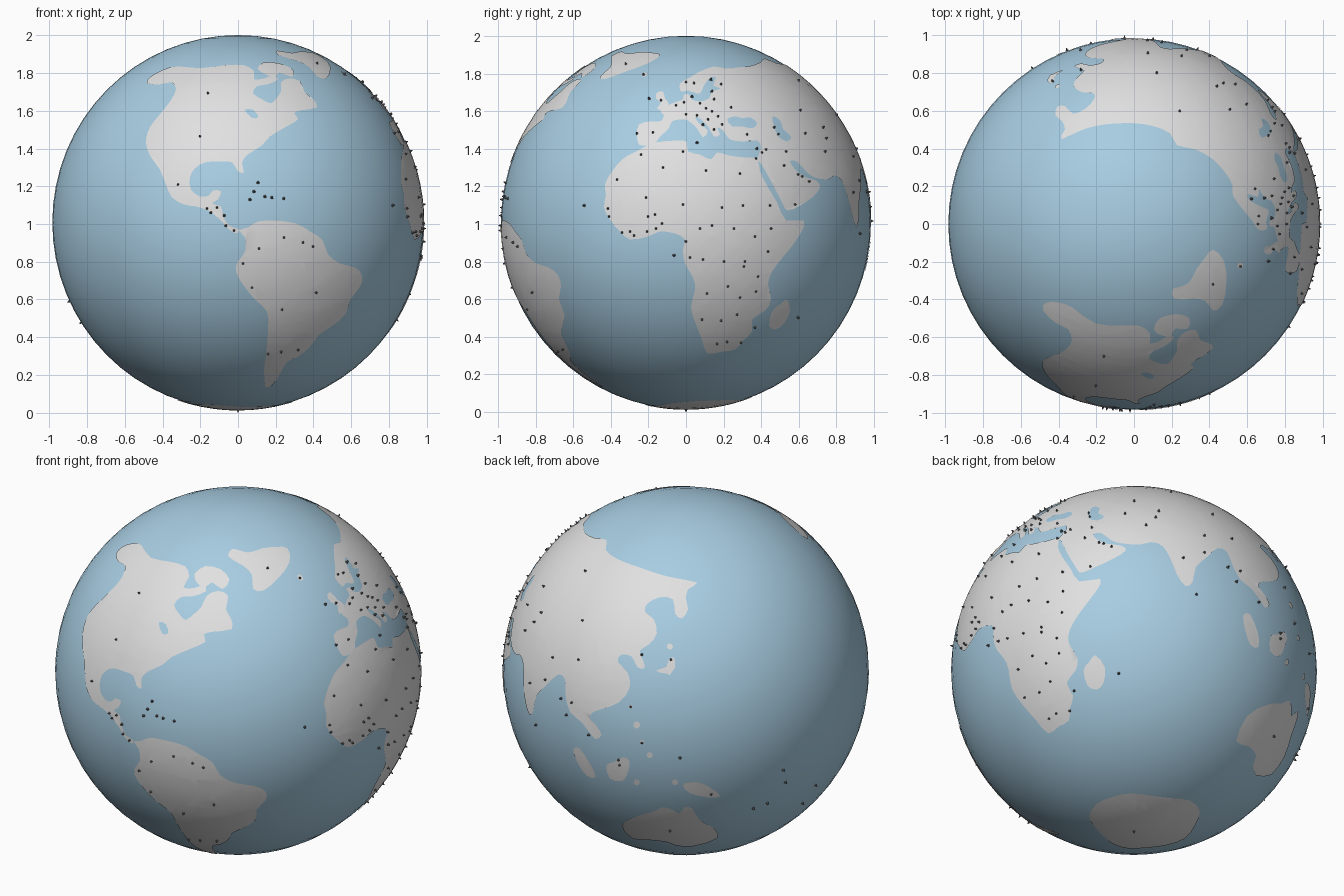
import bpy, bmesh, math
from mathutils import Vector, Matrix

A, C, ZC = 0.984, 0.993, 1.008      # globe radius, half height, centre height


def mat(name, rgb):
    m = bpy.data.materials.new(name)
    m.diffuse_color = (*rgb, 1)
    return m


OCEAN = mat("ocean_blue", (0.39, 0.61, 0.76))
LAND = mat("land_grey", (0.75, 0.75, 0.75))
PIN = mat("pin_dark_grey", (0.13, 0.13, 0.13))


def view(cx, cy, scale, az, el):
    """Sighting direction: turns an outline point into a point on the globe."""
    a, e = math.radians(az), math.radians(el)
    f = Vector((math.sin(a), -math.cos(a), 0))
    right = Vector((math.cos(a), math.sin(a), 0))
    d = f * math.cos(e) + Vector((0, 0, math.sin(e)))
    up = d.cross(right)
    sq = lambda v: Vector((v.x / A, v.y / A, v.z / C))

    def hit(pts):
        out = []
        for u, v in pts:
            o = sq(right * (u - cx) / scale + up * (cy - v) / scale)
            k = sq(d)
            b = o.dot(k)
            t = (-b + math.sqrt(max(0, b * b - k.dot(k) * (o.dot(o) - 1)))) / k.dot(k)
            out.append((o + k * t).normalized())
        return out
    return hit


FR = view(238, 223, 189, 0, 0)
RT = view(686, 223, 188.5, 90, 0)
TP = view(1134, 224.5, 189, 0, 90)
FA = view(237.5, 671, 185.5, 35, 25)
BA = view(686, 671, 185.5, 215, 25)
BB = view(1134.5, 671, 185.5, 140, -30)


def finish(bm, name, material):
    me = bpy.data.meshes.new(name)
    bm.to_mesh(me)
    bm.free()
    me.materials.append(material)
    ob = bpy.data.objects.new(name, me)
    bpy.context.collection.objects.link(ob)
    return ob


def patch(name, pts, material=LAND, lift=1.003, polar=False, step=4):
    """Curved plate that follows the globe inside a closed outline."""
    if polar:
        flat = [Vector((p.x * 60, p.y * 60, 0)) for p in pts]
    else:
        flat = [Vector((math.degrees(math.atan2(p.y, p.x)),
                        math.degrees(math.asin(p.z)), 0)) for p in pts]
    n, ring = len(flat), []
    for i in range(n):              # round the outline
        p0, p1, p2, p3 = (flat[(i + k) % n] for k in (-1, 0, 1, 2))
        ring += [p1, (9 * p1 + 9 * p2 - p0 - p3) / 16]
    bm = bmesh.new()
    bm.faces.new([bm.verts.new(p) for p in ring])
    bmesh.ops.triangulate(bm, faces=bm.faces[:], ngon_method='EAR_CLIP')
    for ax in (0, 1):               # grid cuts so the plate can bend
        lo, hi = min(p[ax] for p in ring), max(p[ax] for p in ring)
        nrm = Vector((1 - ax, ax, 0))
        for k in range(math.ceil(lo / step), math.floor(hi / step) + 1):
            bmesh.ops.bisect_plane(bm, geom=bm.verts[:] + bm.edges[:] + bm.faces[:],
                                   plane_co=nrm * k * step, plane_no=nrm, dist=1e-5)
    for v in bm.verts:
        if polar:
            x, y = v.co.x / 60, v.co.y / 60
            q = Vector((x, y, -math.sqrt(1 - x * x - y * y)))
        else:
            a, b = math.radians(v.co.x), math.radians(v.co.y)
            q = Vector((math.cos(a) * math.cos(b), math.sin(a) * math.cos(b), math.sin(b)))
        v.co = Vector((q.x * A, q.y * A, q.z * C)) * lift + Vector((0, 0, ZC))
    bm.normal_update()
    for f in bm.faces:
        if f.normal.dot(f.calc_center_median() - Vector((0, 0, ZC))) < 0:
            f.normal_flip()
        f.smooth = True
    finish(bm, name, material)


def islet(name, hit, u, v, r):
    patch(name, hit([(u + r * math.cos(k * math.pi / 3), v + r * math.sin(k * math.pi / 3))
                     for k in range(6)]))


# ocean ball
bm = bmesh.new()
bmesh.ops.create_uvsphere(bm, u_segments=64, v_segments=32, radius=1,
                          matrix=Matrix.Translation((0, 0, ZC)) @ Matrix.Diagonal((A, A, C, 1)))
for f in bm.faces:
    f.smooth = True
finish(bm, "ocean_globe", OCEAN)

# the Americas and Greenland
patch("north_america", FR([
    (147, 84), (150, 78), (162, 71), (177, 67), (200, 69), (225, 66), (244, 66), (254, 72), (254, 80),
    (265, 79), (272, 76), (278, 80), (268, 85), (257, 87), (253, 94), (262, 100), (271, 104), (277, 98),
    (281, 92), (281, 83), (289, 79), (300, 82), (304, 92), (312, 99), (317, 108), (301, 111), (294, 114),
    (298, 120), (285, 128), (270, 137), (262, 146), (248, 155), (242, 163), (244, 173), (238, 172),
    (232, 163), (220, 162), (205, 163), (195, 169), (190, 178), (191, 190), (200, 197), (209, 196),
    (213, 191), (221, 192), (218, 200), (212, 204), (221, 207), (223, 216), (229, 226), (239, 230),
    (236, 234), (228, 229), (220, 220), (208, 211), (196, 207), (184, 205), (172, 198), (166, 185),
    (160, 170), (150, 156), (146, 142), (150, 128), (160, 115), (171, 101), (176, 90), (172, 83),
    (160, 85)]))
patch("arctic_island", FA([(194, 575), (205, 567), (220, 570), (229, 580), (222, 590), (212, 583),
                           (205, 588), (198, 585)]))
patch("greenland", TP([(1213, 250), (1224, 262), (1226, 285), (1222, 305), (1213, 311), (1205, 301),
                       (1192, 299), (1174, 299), (1173, 289), (1188, 284), (1196, 270), (1205, 258)]))
patch("south_america", FR([
    (239, 231), (248, 228), (258, 222), (275, 221), (296, 224), (310, 232), (322, 240), (328, 255),
    (340, 264), (355, 268), (362, 276), (360, 287), (350, 300), (345, 315), (331, 327), (319, 335),
    (310, 347), (298, 357), (287, 362), (281, 372), (272, 386), (265, 387), (264, 372), (266, 355),
    (268, 330), (267, 312), (255, 300), (243, 285), (236, 272), (238, 262), (245, 252), (245, 238)]))

# Africa
patch("africa", RT([
    (640, 150), (655, 143), (680, 141), (687, 143), (688, 152), (700, 155), (711, 160), (717, 153),
    (729, 156), (745, 158), (757, 159), (760, 172), (768, 188), (777, 203), (786, 221), (804, 221),
    (800, 235), (785, 255), (772, 272), (768, 285), (771, 300), (765, 311), (752, 320), (752, 332),
    (743, 341), (735, 350), (722, 352), (707, 354), (702, 340), (696, 325), (691, 308), (695, 290),
    (693, 278), (685, 264), (683, 250), (685, 240), (675, 234), (660, 232), (648, 237), (630, 240),
    (620, 232), (610, 220), (604, 208), (606, 195), (605, 185), (612, 172), (622, 160), (632, 154)]))
patch("madagascar", RT([(787, 300), (790, 312), (783, 325), (775, 330), (769, 326), (772, 312), (780, 305)]))

# Eurasia: joined from its four coasts
europe = RT([
    (757, 160), (761, 148), (757, 141), (744, 142), (730, 140), (723, 131), (717, 128), (720, 135),
    (714, 137), (708, 127), (700, 119), (695, 117), (699, 124), (708, 131), (703, 138), (697, 129),
    (688, 121), (680, 120), (672, 122), (668, 130), (660, 137), (655, 144), (646, 146), (639, 145),
    (637, 136), (639, 125), (650, 122), (660, 122), (664, 116), (660, 111), (668, 106), (677, 102),
    (683, 100), (684, 95), (689, 95), (692, 100), (700, 102), (709, 99), (712, 92), (721, 89),
    (713, 86), (716, 78), (710, 78), (704, 86), (700, 94), (694, 93), (688, 91), (681, 92), (680, 84),
    (690, 78), (700, 72), (714, 67), (725, 69)])
arctic = TP([(1224, 172), (1213, 160), (1195, 150), (1177, 146), (1170, 134), (1150, 126), (1120, 124),
             (1090, 128)])
pacific = BA([
    (697, 583), (688, 590), (686, 600), (688, 610), (682, 619), (675, 614), (673, 600), (660, 598),
    (648, 604), (645, 612), (654, 620), (657, 634), (649, 645), (640, 651), (643, 660), (645, 668),
    (638, 668), (632, 657), (622, 655), (618, 662), (628, 673), (630, 688), (620, 702), (606, 708),
    (594, 712), (590, 718), (597, 726), (602, 735), (597, 739)])
indian = BB([(1263, 606), (1252, 590), (1240, 580), (1232, 565), (1227, 553), (1218, 549), (1207, 558),
             (1196, 568), (1193, 582), (1186, 587), (1177, 575), (1170, 558), (1163, 547), (1152, 543)])
arabia = RT([(828, 180), (815, 178), (806, 172), (797, 162), (790, 162), (796, 171), (806, 178),
             (816, 181), (820, 188), (812, 198), (800, 206), (788, 211), (783, 205), (770, 180),
             (761, 164)])
patch("eurasia", europe + arctic + pacific + indian + arabia)
patch("british_island", RT([(657, 93), (663, 92), (665, 99), (669, 105), (662, 110), (657, 109),
                            (661, 103), (656, 99)]))
patch("japan_main", BA([(674, 658), (675, 668), (668, 674), (656, 671), (667, 667), (669, 660)]))

# southern islands and Australia
patch("sumatra", BB([(1243, 616), (1250, 615), (1258, 635), (1258, 648), (1250, 645), (1245, 630)]))
patch("borneo", BA([(607, 765), (615, 762), (624, 757), (630, 762), (627, 775), (622, 781), (610, 778)]))
patch("papua", BA([(683, 785), (690, 782), (702, 783), (714, 790), (720, 796), (708, 797), (690, 793)]))
patch("australia",
      BA([(622, 825), (636, 816), (652, 812), (662, 807), (672, 809), (679, 813), (685, 807), (692, 808),
          (700, 820), (714, 828), (717, 838)])
      + BB([(1256, 775), (1253, 765), (1256, 755), (1248, 746), (1236, 741)]))
for i, (u, v, r) in enumerate([(631, 707, 2), (637, 725, 3.5), (642, 742, 2), (650, 755, 3),
                               (637, 782, 3), (675, 782, 3), (670, 647, 3)]):
    islet(f"asian_islet_{i}", BA, u, v, r)
islet("iceland", TP, 1240, 266, 3)
islet("pacific_islet", TP, 1052, 78, 3)

# Antarctica around the south pole
patch("antarctica", BB([
    (1090, 815), (1098, 803), (1115, 796), (1132, 793), (1150, 795), (1170, 798), (1190, 800),
    (1200, 811), (1195, 825), (1185, 838), (1165, 845), (1148, 845), (1130, 848), (1113, 843),
    (1108, 833), (1095, 826)]), polar=True)

# inland seas
for name, hit, pts in [
    ("black_sea", RT, [(727, 120), (735, 117), (742, 119), (750, 118), (757, 124), (752, 129), (742, 127),
                       (732, 127)]),
    ("caspian_sea", RT, [(772, 117), (780, 121), (783, 130), (791, 137), (787, 142), (778, 137), (774, 127)]),
    ("great_lake", FA, [(159, 623), (166, 625), (168, 634), (162, 634)])]:
    patch(name, hit(pts), OCEAN, 1.005)

# small pins, one per country
american = FR([(208, 94), (200, 137), (178, 185), (258, 183), (254, 192), (250, 200), (265, 197), (272, 198),
               (284, 199), (207, 209), (211, 213), (217, 208), (224, 216), (226, 226), (234, 231),
               (259, 249), (284, 238), (303, 243), (313, 247), (243, 264), (252, 288), (316, 293),
               (282, 310), (298, 350), (281, 352), (268, 354)])
african = RT([(641, 155), (663, 168), (683, 152), (697, 143), (706, 171), (740, 174), (584, 206), (608, 209),
              (609, 217), (617, 180), (622, 233), (630, 232), (634, 236), (647, 232), (656, 229), (662, 224),
              (646, 198), (648, 217), (655, 215), (683, 205), (686, 242), (674, 256), (690, 258), (700, 229),
              (712, 226), (722, 208), (734, 229), (743, 206), (771, 229), (755, 237), (745, 262), (744, 267),
              (768, 252), (758, 277), (703, 260), (724, 262), (707, 294), (728, 287), (702, 320), (721, 321),
              (737, 315), (740, 298), (756, 292), (755, 328), (741, 343), (727, 342), (717, 344), (798, 318)])
european = RT([(637, 134), (653, 133), (649, 99), (661, 101), (676, 106), (684, 103), (686, 115), (692, 97),
               (697, 116), (700, 104), (694, 84), (686, 83), (711, 80), (712, 92), (714, 100), (706, 109),
               (712, 112), (718, 117), (708, 120), (703, 125), (714, 130), (722, 125), (731, 108), (721, 85)])
asian = RT([(757, 149), (756, 159), (747, 135), (774, 128), (778, 135), (766, 150), (762, 153), (784, 166),
            (786, 152), (798, 175), (802, 177), (809, 182), (770, 206), (795, 205), (800, 111), (805, 134),
            (823, 128), (826, 139), (825, 152), (853, 157), (859, 181), (853, 193), (860, 234)])
eastern = BA([(586, 572), (583, 621), (579, 660), (642, 655), (671, 660), (631, 707), (642, 743), (680, 758),
              (619, 760), (620, 765), (670, 830), (711, 794), (753, 808), (767, 803), (783, 770), (785, 782),
              (802, 803), (815, 785), (589, 735), (567, 715)])
others = FA([(267, 569), (299, 579)]) + BB([(1228, 568), (1240, 572)]) + [Vector((0, 0, -1))]
bm = bmesh.new()
for p in american + african + european + asian + eastern + others:
    pos = Vector((p.x * A, p.y * A, p.z * C)) * 1.0075 + Vector((0, 0, ZC))
    bmesh.ops.create_cone(bm, cap_ends=True, segments=6, radius1=0.008, radius2=0.002, depth=0.015,
                          matrix=Matrix.Translation(pos) @ p.to_track_quat('Z', 'Y').to_matrix().to_4x4())
finish(bm, "country_pins", PIN)
